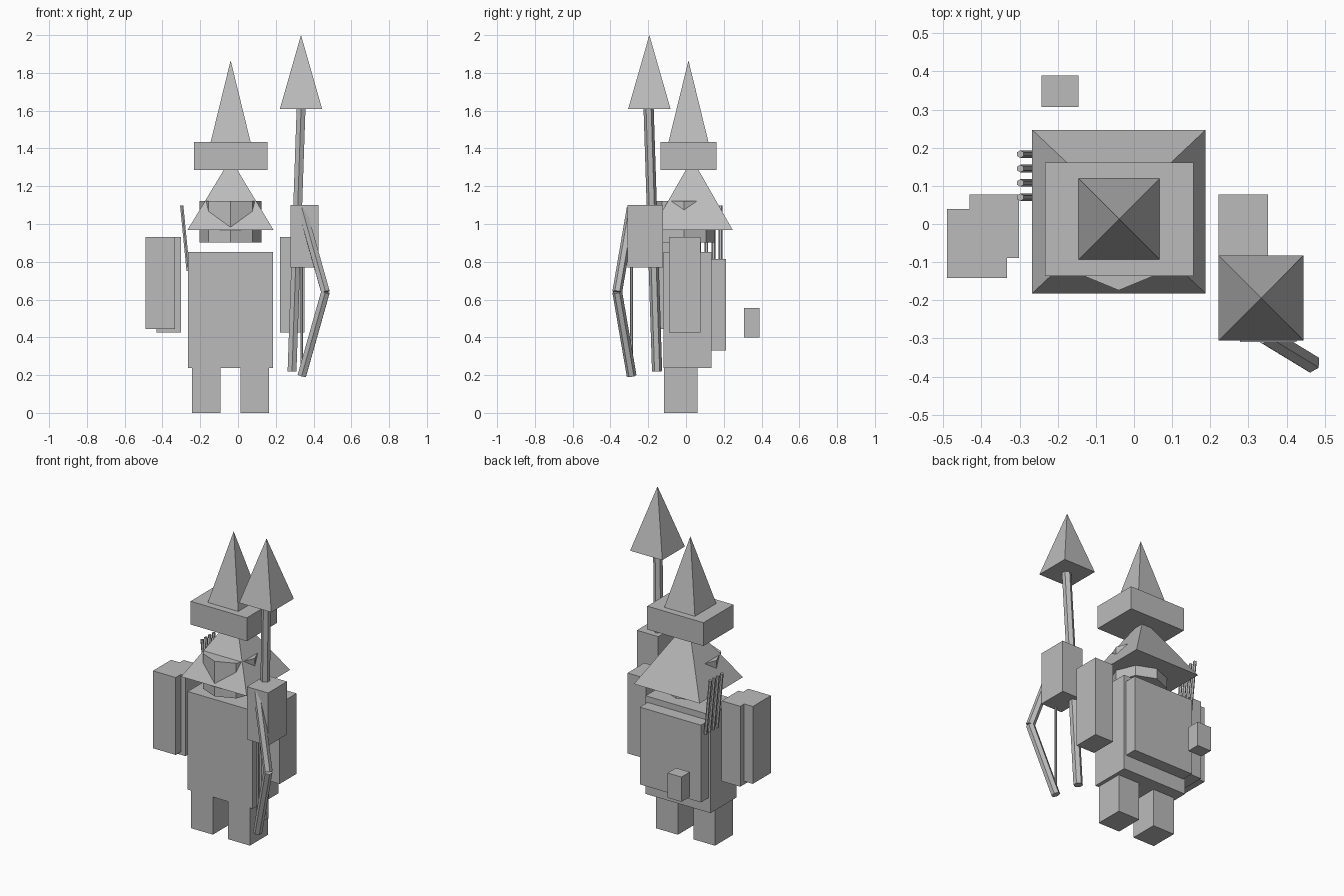
import bpy
from mathutils import Vector, Matrix
from math import pi

if "Cube" in bpy.data.objects:
    bpy.data.objects.remove(bpy.data.objects["Cube"])

stone = bpy.data.materials.new("plain_grey")
stone.diffuse_color = (0.5, 0.5, 0.5, 1)
stone.use_nodes = True
stone.node_tree.nodes["Principled BSDF"].inputs["Base Color"].default_value = stone.diffuse_color


def finish(name):
    obj = bpy.context.object
    obj.name = name
    obj.data.materials.append(stone)
    return obj


def box(name, x, y, z):
    """Box from (min, max) ranges."""
    bpy.ops.mesh.primitive_cube_add(size=1, location=[sum(r) / 2 for r in (x, y, z)])
    obj = finish(name)
    obj.data.transform(Matrix.Diagonal([r[1] - r[0] for r in (x, y, z)] + [1]))


def pyramid(name, x, y, z):
    """Four-sided pyramid filling the given ranges, square to the axes."""
    bpy.ops.mesh.primitive_cone_add(vertices=4, radius1=0.5 ** 0.5, depth=1,
                                    location=[sum(r) / 2 for r in (x, y, z)])
    obj = finish(name)
    size = Matrix.Diagonal([r[1] - r[0] for r in (x, y, z)] + [1])
    obj.data.transform(size @ Matrix.Rotation(pi / 4, 4, 'Z'))


def rod(name, a, b, radius, sides=6):
    """Straight faceted rod between two points."""
    a, b = Vector(a), Vector(b)
    bpy.ops.mesh.primitive_cylinder_add(vertices=sides, radius=radius,
                                        depth=(b - a).length, location=(a + b) / 2)
    obj = finish(name)
    turn = Vector((0, 0, 1)).rotation_difference(b - a)
    obj.data.transform(turn.to_matrix().to_4x4())


# Body, legs and arms, mirrored about the body's centre line
MID = -0.04
box("body", (-0.265, 0.186), (-0.12, 0.135), (0.238, 0.853))
for side, label in ((-1, "left"), (1, "right")):
    box(label + "_leg", sorted((MID + side * 0.053, MID + side * 0.204)),
        (-0.116, 0.061), (0, 0.24))
    box(label + "_arm", sorted((MID + side * 0.262, MID + side * 0.391)),
        (-0.089, 0.078), (0.426, 0.93))

# Head: octagonal drum poking through a pyramid hood
rod("head", (MID, -0.01, 0.903), (MID, -0.01, 1.123), 0.164, 8)
pyramid("hood", (-0.267, 0.188), (-0.182, 0.247), (0.969, 1.345))

# Hat
box("hat_brim", (-0.234, 0.156), (-0.136, 0.161), (1.287, 1.433))
pyramid("hat_point", (-0.145, 0.067), (-0.093, 0.119), (1.433, 1.866))

# Gear on the back and left side
box("backpack", (-0.252, 0.172), (0.13, 0.212), (0.331, 0.815))
box("pouch", (-0.242, -0.145), (0.307, 0.39), (0.4, 0.555))
box("left_shield", (-0.491, -0.333), (-0.141, 0.039), (0.445, 0.93))
for i in range(4):
    y = 0.07 + i * 0.0377
    rod(f"arrow_{i + 1}", (-0.264, y, 0.752), (-0.298, y, 1.098), 0.01)

# Spear and the block gripping it
rod("spear_shaft", (0.286, -0.153, 0.22), (0.334, -0.198, 1.615), 0.027)
pyramid("spear_head", (0.222, 0.445), (-0.306, -0.082), (1.61, 2.0))
box("right_hand", (0.278, 0.426), (-0.31, -0.122), (0.77, 1.101))

# Bow: two limbs meeting at the grip, plus string
grip = (0.463, -0.364, 0.64)
for z, label in ((0.197, "lower"), (1.083, "upper")):
    rod(label + "_bow_limb", grip, (0.338, -0.288, z), 0.026)
rod("bow_string", (0.338, -0.288, 0.197), (0.338, -0.288, 1.083), 0.008)
